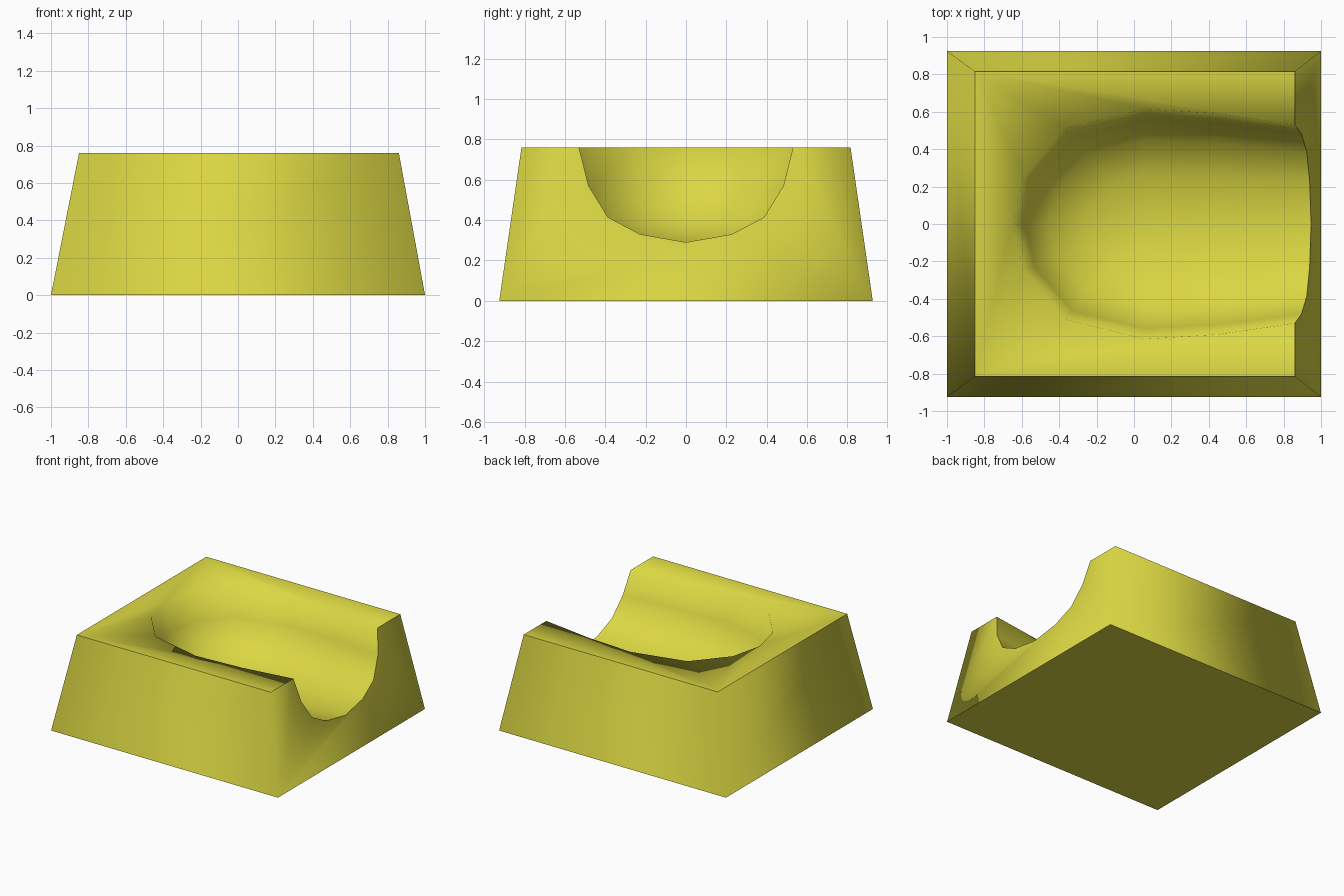
import bpy
import bmesh

default = bpy.data.objects.get("Cube")
if default:
    bpy.data.objects.remove(default, do_unlink=True)

H = 0.76                      # block height
CX = 0.06                     # centre of the rounded end of the scoop
FRONT_TOP, FRONT_BASE = 0.86, 1.0

# Material
yellow = bpy.data.materials.new("mustard yellow")
yellow.use_nodes = True
colour = (0.71, 0.68, 0.056, 1)
yellow.diffuse_color = colour
yellow.node_tree.nodes["Principled BSDF"].inputs["Base Color"].default_value = colour

bm = bmesh.new()
cache = {}


def vert(x, y, z):
    """Return a shared vertex at this place."""
    key = (round(x, 4), round(y, 4), round(z, 4))
    if key not in cache:
        cache[key] = bm.verts.new(key)
    return cache[key]


def face(verts, group):
    unique = list(dict.fromkeys(verts))
    if len(unique) > 2:
        f = bm.faces.new(unique)
        f.smooth = True
        groups[f] = group


groups = {}

# Scoop: half rim outline (x, half width, depth), mirrored in y
half = [(FRONT_TOP, 0.53, 0.47), (0.45, 0.59, 0.495), (CX, 0.615, 0.51),
        (-0.37, 0.51, 0.51), (-0.59, 0.25, 0.51), (-0.65, 0, 0.51)]
rim = half + [(x, -y, d) for x, y, d in reversed(half[:-1])]
# Scoop cross-section: fraction of half width, fraction of depth
section = [(1, 0), (0.91, 0.405), (0.73, 0.735), (0.43, 0.915), (0, 1)]


def scoop_row(x, y, depth):
    row = []
    for r, d in section:
        z = H - depth * d
        if x == FRONT_TOP:        # follow the sloping open side
            px = FRONT_TOP + (FRONT_BASE - FRONT_TOP) * (H - z) / H
        elif x > CX:
            px = x
        else:
            px = CX + (x - CX) * r
        row.append(vert(px, y * r, z))
    return row


rows = [scoop_row(*p) for p in rim]
for a, b in zip(rows, rows[1:]):
    for k in range(len(section) - 1):
        face([a[k], b[k], b[k + 1], a[k + 1]], "cavity")

# Block corners, counter-clockwise from the open side's front corner
top = [vert(x, y, H) for x, y in
       [(FRONT_TOP, -0.815), (FRONT_TOP, 0.815), (-0.85, 0.815), (-0.85, -0.815)]]
base = [vert(x, y, 0) for x, y in
        [(FRONT_BASE, -0.925), (FRONT_BASE, 0.925), (-1, 0.925), (-1, -0.925)]]

# Top surface around the scoop
face(top[1:] + [top[0]] + [row[0] for row in reversed(rows)], "cavity")
# Closed sides and underside
for i in (1, 2, 3):
    j = (i + 1) % 4
    face([base[i], base[j], top[j], top[i]], "side")
face(base[::-1], "underside")
# Open side with the notch
face([base[0], base[1], top[1]] + rows[0] + rows[-1][::-1] + [top[0]], "side")

# Sharp edges where sides meet the top, notch and underside
for e in bm.edges:
    e.smooth = len({groups[f] for f in e.link_faces}) == 1
bmesh.ops.recalc_face_normals(bm, faces=bm.faces[:])

mesh = bpy.data.meshes.new("scooped_block")
bm.to_mesh(mesh)
bm.free()
mesh.materials.append(yellow)
block = bpy.data.objects.new("scooped_block", mesh)
bpy.context.collection.objects.link(block)
